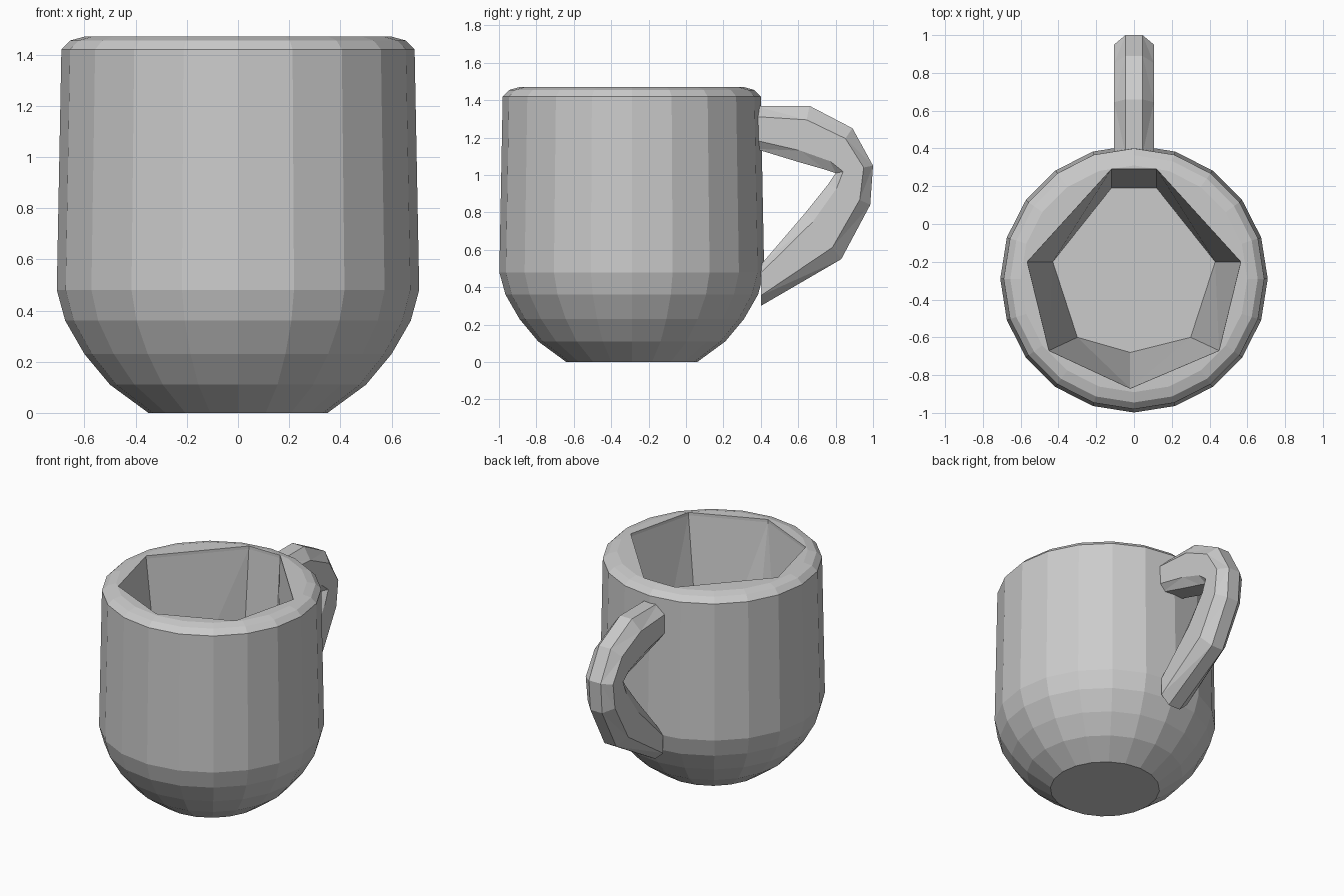
import bpy, bmesh
from math import cos, sin, tau

if "Cube" in bpy.data.objects:
    bpy.data.objects.remove(bpy.data.objects["Cube"])


def loft(name, rings):
    """Skin a closed solid through rings with equal point counts."""
    bm = bmesh.new()
    loops = [[bm.verts.new(p) for p in ring] for ring in rings]
    n = len(loops[0])
    for a, b in zip(loops, loops[1:]):
        for i in range(n):
            j = (i + 1) % n
            bm.faces.new((a[i], a[j], b[j], b[i]))
    bm.faces.new(loops[0][::-1])
    bm.faces.new(loops[-1])
    bmesh.ops.recalc_face_normals(bm, faces=bm.faces)
    # Facet the skewed quads, as in a low-poly model
    bmesh.ops.triangulate(bm, faces=[f for f in bm.faces if len(f.verts) == 4])
    mesh = bpy.data.meshes.new(name)
    bm.to_mesh(mesh)
    bm.free()
    ob = bpy.data.objects.new(name, mesh)
    bpy.context.collection.objects.link(ob)
    return ob


# Cup body: faceted round profile (radius, height)
CY, SIDES = -0.29, 20
profile = [(0.35, 0), (0.50, 0.11), (0.60, 0.23), (0.675, 0.36),
           (0.708, 0.48), (0.69, 1.42), (0.655, 1.455), (0.60, 1.47)]
body = loft("cup_body", [
    [(r * cos(tau * i / SIDES), CY + r * sin(tau * i / SIDES), z)
     for i in range(SIDES)] for r, z in profile])

# Seven-sided hollow, tapering towards the floor
rim = [(0.565, -0.2), (0.12, 0.29), (-0.12, 0.29), (-0.565, -0.2),
       (-0.45, -0.67), (-0.02, -0.87), (0.45, -0.67)]
floor = [(0.43, -0.2), (0.12, 0.19), (-0.12, 0.19), (-0.43, -0.2),
         (-0.30, -0.60), (-0.02, -0.68), (0.30, -0.60)]
cutter = loft("hollow_cutter", [[(x, y, 0.22) for x, y in floor],
                                [(x, y, 1.45) for x, y in rim],
                                [(x, y, 1.60) for x, y in rim]])
cut = body.modifiers.new("hollow", 'BOOLEAN')
cut.operation = 'DIFFERENCE'
cut.solver = 'EXACT'
cut.object = cutter
bpy.context.view_layer.update()
graph = bpy.context.evaluated_depsgraph_get()
hollowed = bpy.data.meshes.new_from_object(body.evaluated_get(graph))
body.modifiers.clear()
body.data = hollowed
bpy.data.objects.remove(cutter)

# Handle: chunky sections given as inner (y, z) and outer (y, z)
sections = [((0.37, 1.14), (0.37, 1.37)), ((0.60, 1.07), (0.66, 1.37)),
            ((0.74, 1.03), (0.89, 1.25)), ((0.80, 1.01), (1.00, 1.05)),
            ((0.76, 0.95), (0.985, 0.84)), ((0.64, 0.80), (0.83, 0.55)),
            ((0.40, 0.52), (0.40, 0.30))]
# Cross-section: (half-width offset, fraction from inner to outer)
shape = [(-0.07, 0), (0.07, 0), (0.105, 0.2), (0.105, 0.75),
         (0.045, 1), (-0.045, 1), (-0.105, 0.75), (-0.105, 0.2)]
loft("handle", [[(x, a[0] + (b[0] - a[0]) * t, a[1] + (b[1] - a[1]) * t)
                 for x, t in shape] for a, b in sections])
